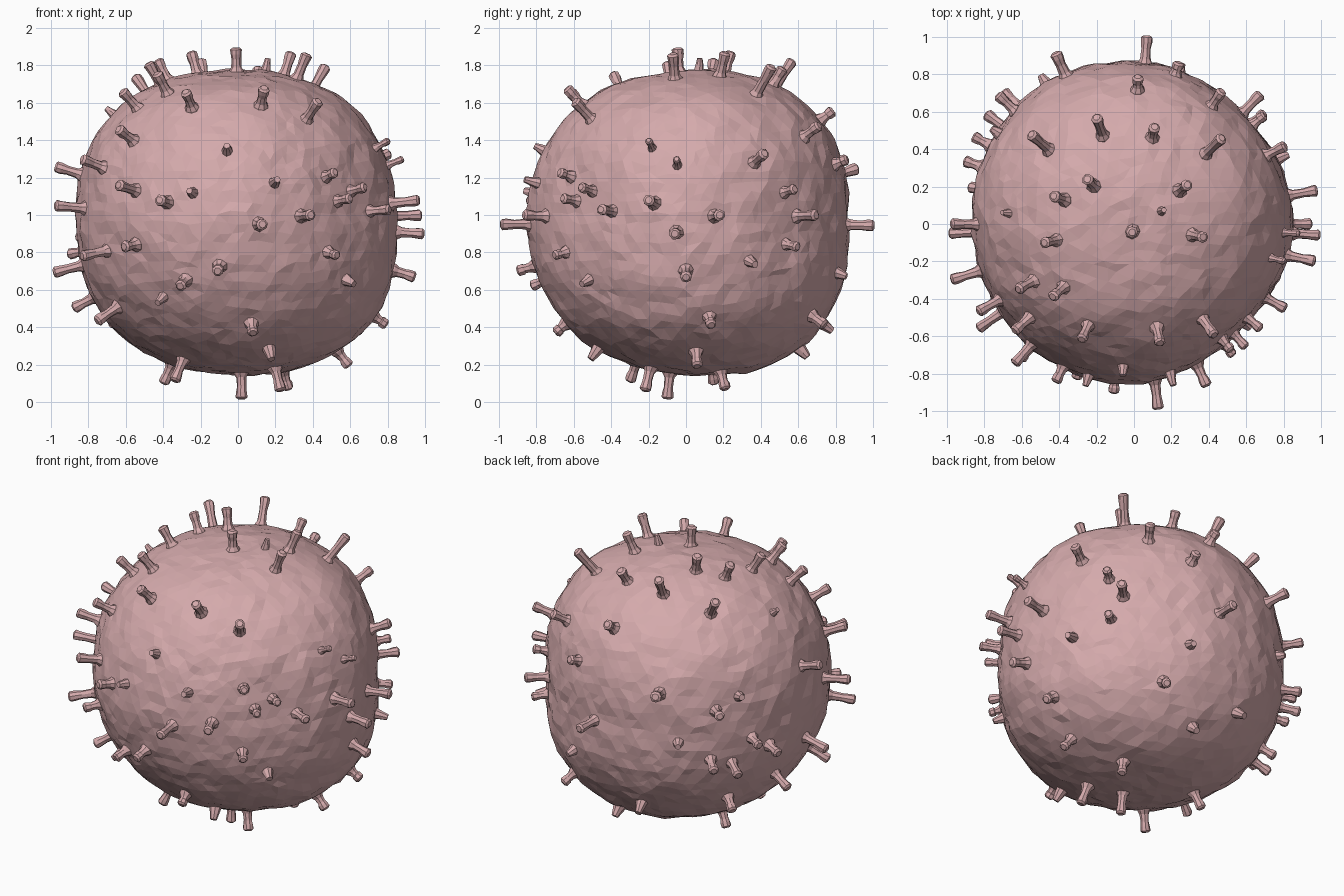
import bpy, bmesh, math, random
from mathutils import Vector, noise

if "Cube" in bpy.data.objects:
    bpy.data.objects.remove(bpy.data.objects["Cube"])

random.seed(4)
CENTRE = Vector((0, 0, 0.96))
BODY = Vector((0.862, 0.862, 0.812))     # body half sizes
TIPS = Vector((1.02, 1.0, 0.95))         # half sizes of the shell the spike tips reach
BOXY = 2.3                               # above 2 flattens top and bottom
# Shallow dents (negative) and bulges (positive): direction, amount
DENTS = [(Vector((0.7, -0.7, 0.1)).normalized(), -0.07),
         (Vector((-0.65, 0.75, 0.0)).normalized(), 0.03),
         (Vector((0.72, 0.65, 0.0)).normalized(), -0.04)]

pink = bpy.data.materials.new("dusty pink")
pink.diffuse_color = (0.66, 0.40, 0.41, 1)
pink.use_nodes = True
pink.node_tree.nodes["Principled BSDF"].inputs["Base Color"].default_value = pink.diffuse_color


def finish(bm, name):
    bmesh.ops.recalc_face_normals(bm, faces=bm.faces)
    me = bpy.data.meshes.new(name)
    bm.to_mesh(me)
    bm.free()
    me.materials.append(pink)
    ob = bpy.data.objects.new(name, me)
    bpy.context.collection.objects.link(ob)


def body_point(n):
    """Surface of the slightly boxy, lopsided, lumpy ball in direction n."""
    flat = math.hypot(n.x, n.y)
    r = 1 / (flat ** BOXY + abs(n.z) ** BOXY) ** (1 / BOXY)
    r += -0.015 * n.x * n.z - 0.01 * n.y * n.z + 0.07 * n.y * abs(n.z)
    for d, amount in DENTS:
        r += amount * max(0, n.dot(d)) ** 6
    r += 0.012 * noise.noise(n * 3.0) + 0.014 * noise.noise(n * 9.0)
    return Vector((n.x * BODY.x, n.y * BODY.y, n.z * BODY.z)) * r


# Ball: uneven faceted sphere
bm = bmesh.new()
bmesh.ops.create_icosphere(bm, subdivisions=5, radius=1)
for v in bm.verts:
    jitter = Vector([random.uniform(-0.016, 0.016) for _ in range(3)])
    n = (v.co + jitter).normalized()
    v.co = CENTRE + body_point(n) * (1 + random.uniform(-0.004, 0.004))
finish(bm, "ball_body")


def add_spike(bm, tip, thick):
    """Stalk with flared root and a blunt, slightly swollen end."""
    n = Vector((tip.x / BODY.x, tip.y / BODY.y, tip.z / BODY.z)).normalized()
    root = body_point(n)
    axis = (tip - root).normalized()
    if axis.dot(n) < 0.3:
        axis = n
    length = max((tip - root).length, 0.05)
    side = axis.orthogonal().normalized()
    other = axis.cross(side)
    start = random.uniform(0, 1)
    profile = [(-0.05, 0.048), (0.0, 0.040), (0.022, 0.028), (length * 0.5, 0.025),
               (length - 0.035, 0.030), (length - 0.010, 0.031), (length, 0.019)]
    if length < 0.075:
        profile = [(-0.05, 0.045), (0.0, 0.036), (length * 0.5, 0.028), (length, 0.020)]
    rings = []
    for d, r in profile:
        ring = []
        for i in range(8):
            a = start + i * math.tau / 8
            rr = r * thick * random.uniform(0.93, 1.07)
            ring.append(bm.verts.new(CENTRE + root + axis * d
                                     + (side * math.cos(a) + other * math.sin(a)) * rr))
        rings.append(ring)
    for a, b in zip(rings, rings[1:]):
        for i in range(8):
            j = (i + 1) % 8
            bm.faces.new((a[i], a[j], b[j], b[i]))
    bm.faces.new(rings[0])
    bm.faces.new(rings[-1])


def spikes(name, axis, sign, points, reach=1.0, thick=1.0):
    """Spikes on one side; points are tip positions as seen facing that side."""
    bm = bmesh.new()
    u, v = [k for k in range(3) if k != axis]
    for a, b in points:
        tip = Vector()
        tip[u], tip[v] = a - CENTRE[u], b - CENTRE[v]
        left = reach ** 2 - (tip[u] / TIPS[u]) ** 2 - (tip[v] / TIPS[v]) ** 2
        tip[axis] = sign * TIPS[axis] * math.sqrt(max(left, 0.0))
        add_spike(bm, tip, thick)
    finish(bm, name)


# Front and back (x, z)
spikes("front_spikes", 1, -1, [
    (-.28, 1.66), (.14, 1.68), (.43, 1.61), (-.64, 1.46), (-.64, 1.16), (.13, .95)])
spikes("front_middle_spikes", 1, -1, [
    (-.42, 1.08), (.39, 1.0), (-.31, .62), (-.11, .70), (-.61, .83)], 0.95)
spikes("front_right_spikes", 1, -1, [
    (.52, 1.23), (.60, 1.09), (.68, 1.15), (.53, .785), (.62, .63)], 0.895, 0.9)
spikes("front_short_spikes", 1, -1, [
    (-.43, .53), (-.26, 1.13), (.21, 1.19), (-.06, 1.37)], 0.92, 0.85)
spikes("back_spikes", 1, 1, [
    (.07, .945), (-.73, 1.12), (.02, 1.56), (.47, 1.48), (-.70, .76),
    (.37, .41), (-.20, .38)], 1.01)
spikes("back_long_spike", 1, 1, [(-.42, 1.25)], 1.05, 1.1)
spikes("back_middle_spikes", 1, 1, [(.24, 1.3), (.68, 1.0)], 0.965)
spikes("back_short_spikes", 1, 1, [
    (-.49, .90), (-.75, 1.18), (.25, .68), (.70, .83), (.70, 1.14)], 0.92, 0.9)

# Right and left (y, z)
spikes("right_spikes", 0, 1, [
    (-.20, 1.08), (-.06, .90), (.18, 1.0), (0, .667), (.135, .41), (.42, 1.33)], 0.98)
spikes("right_middle_spikes", 0, 1, [(-.455, 1.03), (.37, .735)], 0.92, 0.95)
spikes("right_short_spikes", 0, 1, [(-.05, 1.3), (-.20, 1.4)], 0.94, 0.65)
spikes("left_spikes", 0, -1, [
    (-.47, 1.3), (0, 1.26), (-.30, 1.05), (-.05, .69), (-.56, .78), (-.40, .43),
    (.20, .5), (.59, .71), (.49, .41)], 1.01)
spikes("left_back_spikes", 0, -1, [(.34, .79), (.47, .88)], 0.97)

# Top and bottom (x, y)
spikes("top_spikes", 2, 1, [
    (-.25, .24), (-.43, .15), (-.48, -.10), (.37, -.07), (.285, .21),
    (.11, .52), (-.435, -.39), (-.62, -.35)], 1.02)
spikes("top_centre_spike", 2, 1, [(-.01, -.045)], 0.985)
spikes("top_back_spikes", 2, 1, [(-.20, .57), (-.55, .48), (.47, .46)], 1.095)
spikes("top_short_spikes", 2, 1, [(.16, .075), (-.70, .06)], 0.94, 0.7)
spikes("bottom_spikes", 2, -1, [
    (.02, -.10), (-.34, -.30), (.23, -.22), (.27, .21), (-.40, .15), (.595, .06),
    (.06, .65)], 1.0)
spikes("bottom_front_spikes", 2, -1, [(.08, -.70), (.18, -.51)], 0.94)
